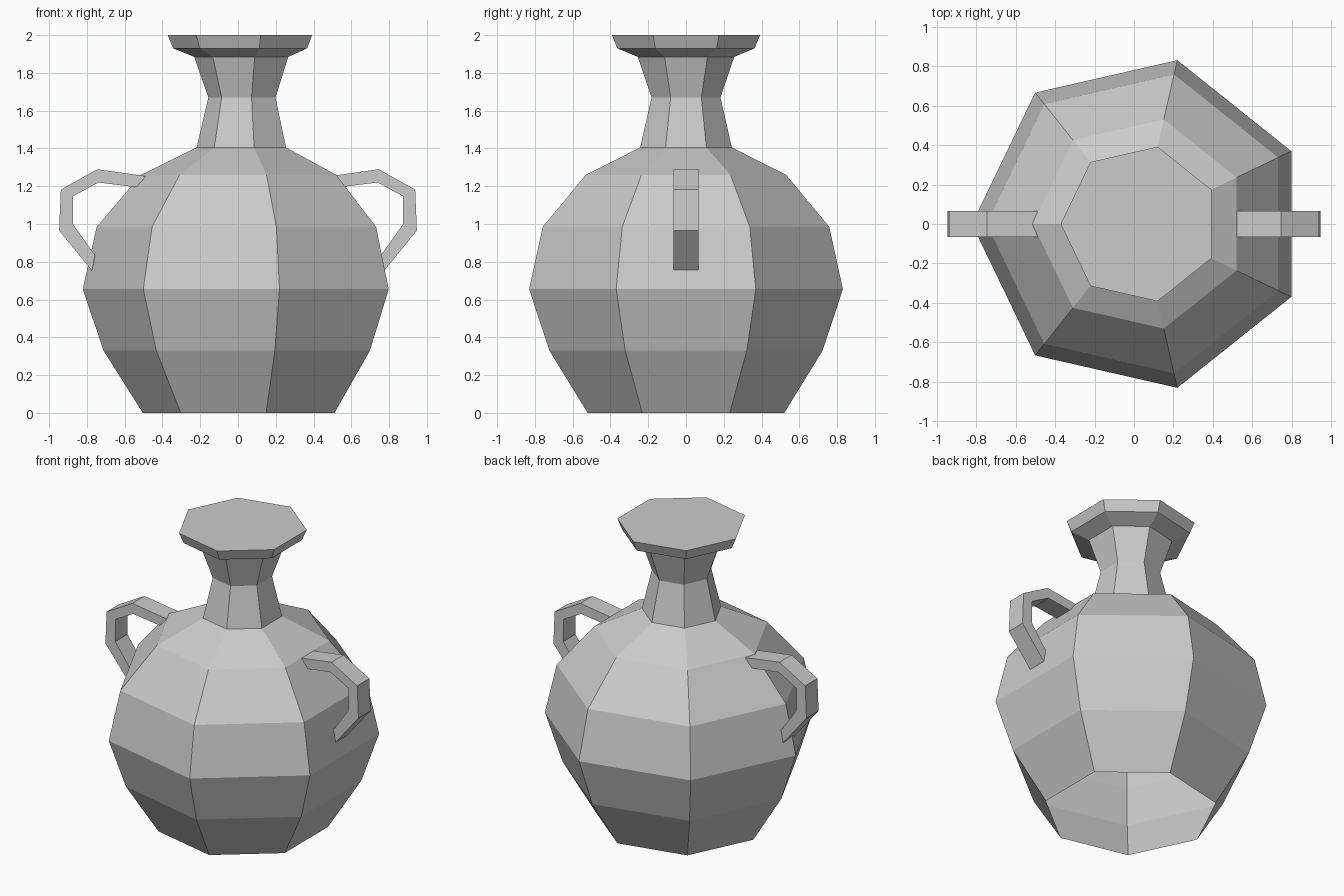
import bpy, bmesh
from math import cos, sin, pi

cube = bpy.data.objects.get("Cube")
if cube:
    bpy.data.objects.remove(cube, do_unlink=True)

clay = bpy.data.materials.new("grey_clay")
clay.use_nodes = True
colour = (0.6, 0.6, 0.6, 1)
clay.diffuse_color = colour
clay.node_tree.nodes["Principled BSDF"].inputs["Base Color"].default_value = colour

SIDES = 7
CENTRE_X = 0.03


def finish(bm, name):
    mesh = bpy.data.meshes.new(name)
    bm.to_mesh(mesh)
    bm.free()
    mesh.materials.append(clay)
    obj = bpy.data.objects.new(name, mesh)
    bpy.context.collection.objects.link(obj)
    return obj


def bridge(bm, rings):
    for low, high in zip(rings, rings[1:]):
        n = len(low)
        for i in range(n):
            j = (i + 1) % n
            bm.faces.new((low[i], low[j], high[j], high[i]))


# Seven-sided vase: open underneath, flat lid on the mouth (radius, height)
profile = [(0.534, 0), (0.742, 0.33), (0.852, 0.655), (0.778, 0.985),
           (0.544, 1.26), (0.249, 1.405), (0.187, 1.67), (0.262, 1.885),
           (0.373, 1.93), (0.402, 2)]
bm = bmesh.new()
rings = []
for r, z in profile:
    angles = [pi + 2 * pi * i / SIDES for i in range(SIDES)]
    rings.append([bm.verts.new((CENTRE_X + r * cos(a), r * sin(a), z)) for a in angles])
bridge(bm, rings)
bm.faces.new(rings[-1])
finish(bm, "vase_body")

# Angular strap handles, one per side: outer and inner outlines in x and z
outer = [(0.485, 1.253), (0.745, 1.29), (0.938, 1.182), (0.947, 0.965), (0.773, 0.752)]
inner = [(0.54, 1.195), (0.74, 1.22), (0.873, 1.147), (0.873, 0.998), (0.757, 0.835)]
HALF_WIDTH = 0.065


def make_handle(name, side):
    bm = bmesh.new()
    rings = []
    for (xo, zo), (xi, zi) in zip(outer, inner):
        corners = [(xo, -1, zo), (xo, 1, zo), (xi, 1, zi), (xi, -1, zi)]
        rings.append([bm.verts.new((side * x, y * HALF_WIDTH, z)) for x, y, z in corners])
    bridge(bm, rings)
    bm.faces.new(rings[0])
    bm.faces.new(rings[-1])
    bmesh.ops.recalc_face_normals(bm, faces=bm.faces)
    finish(bm, name)


make_handle("left_handle", 1)
make_handle("right_handle", -1)
